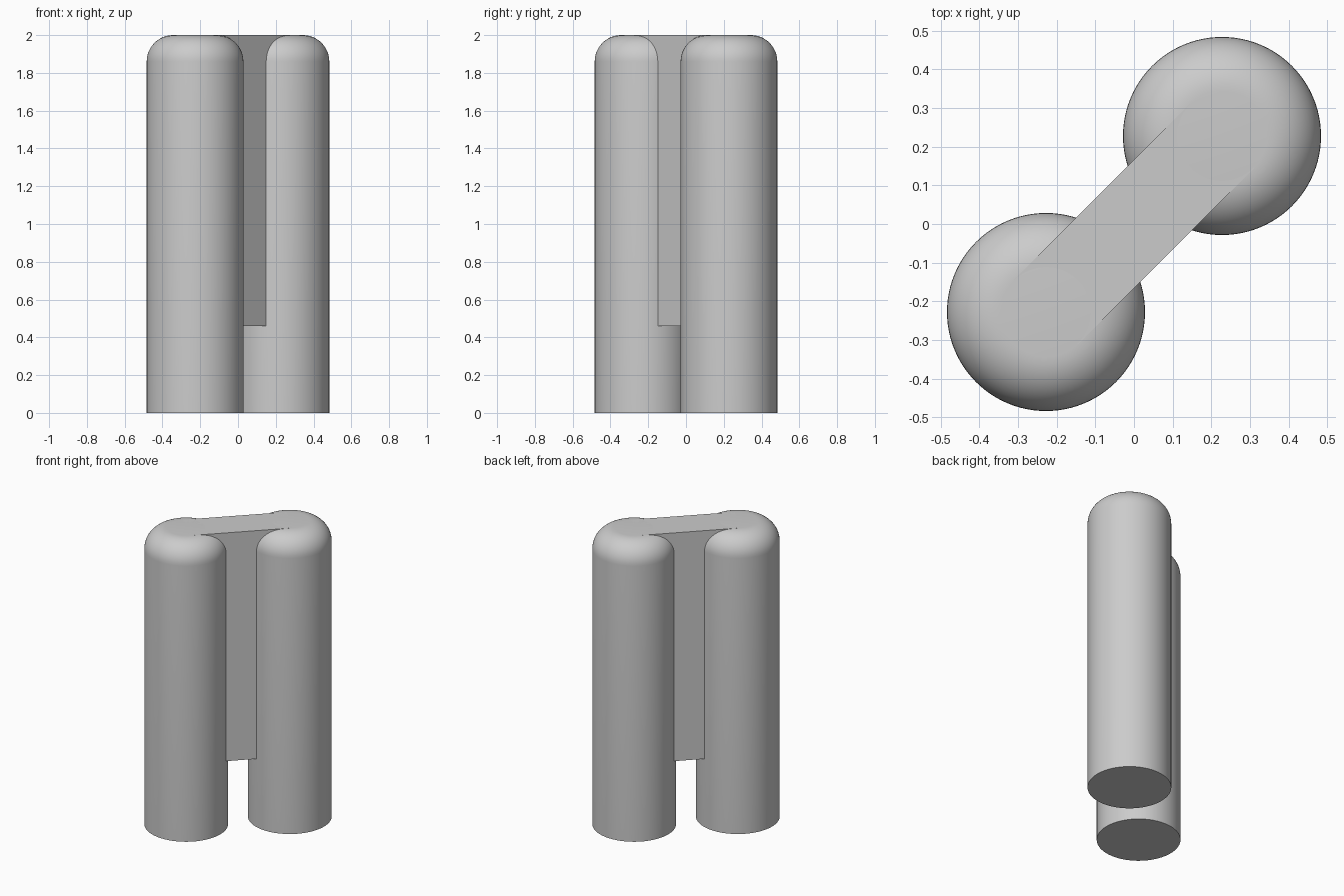
import bpy
import bmesh
from math import cos, sin, pi, radians, sqrt
from mathutils import Matrix

HEIGHT = 2.0
RADIUS = 0.256
FILLET = 0.14
OFFSET = 0.2275       # post centre along x and y
WEB_WIDTH = 0.234
WEB_BOTTOM = 0.46

cube = bpy.data.objects.get("Cube")
if cube:
    bpy.data.objects.remove(cube, do_unlink=True)

grey = bpy.data.materials.new("plain grey")
grey.use_nodes = True
colour = (0.6, 0.6, 0.6, 1)
grey.diffuse_color = colour
grey.node_tree.nodes["Principled BSDF"].inputs["Base Color"].default_value = colour


def add_object(name, bm):
    bmesh.ops.recalc_face_normals(bm, faces=bm.faces)
    mesh = bpy.data.meshes.new(name)
    bm.to_mesh(mesh)
    bm.free()
    mesh.materials.append(grey)
    obj = bpy.data.objects.new(name, mesh)
    bpy.context.collection.objects.link(obj)
    return obj


def add_post(name, x, y):
    """Round post with a filleted top, turned from a half profile."""
    steps = 12
    profile = [(0, 0), (RADIUS, 0)]
    for i in range(steps + 1):
        a = i / steps * pi / 2
        profile.append((RADIUS - FILLET + FILLET * cos(a),
                        HEIGHT - FILLET + FILLET * sin(a)))
    profile.append((0, HEIGHT))
    bm = bmesh.new()
    verts = [bm.verts.new((r, 0, z)) for r, z in profile]
    edges = [bm.edges.new(pair) for pair in zip(verts, verts[1:])]
    bmesh.ops.spin(bm, geom=verts + edges, cent=(0, 0, 0), axis=(0, 0, 1),
                   angle=2 * pi, steps=96, use_merge=True)
    bmesh.ops.remove_doubles(bm, verts=bm.verts, dist=0.0001)
    obj = add_object(name, bm)
    obj.location = (x, y, 0)
    bpy.ops.object.select_all(action="DESELECT")
    obj.select_set(True)
    bpy.context.view_layer.objects.active = obj
    bpy.ops.object.shade_smooth_by_angle(angle=radians(30))


# Two posts on the diagonal
add_post("front_right_post", -OFFSET, -OFFSET)
add_post("back_left_post", OFFSET, OFFSET)

# Flat web joining the post centres, flush with their tops
bm = bmesh.new()
web_height = HEIGHT - WEB_BOTTOM
size = (2 * OFFSET * sqrt(2), WEB_WIDTH, web_height)
bmesh.ops.create_cube(bm, size=1, matrix=Matrix.Diagonal((*size, 1)))
web = add_object("connecting_web", bm)
web.location.z = WEB_BOTTOM + web_height / 2
web.rotation_euler.z = radians(45)
